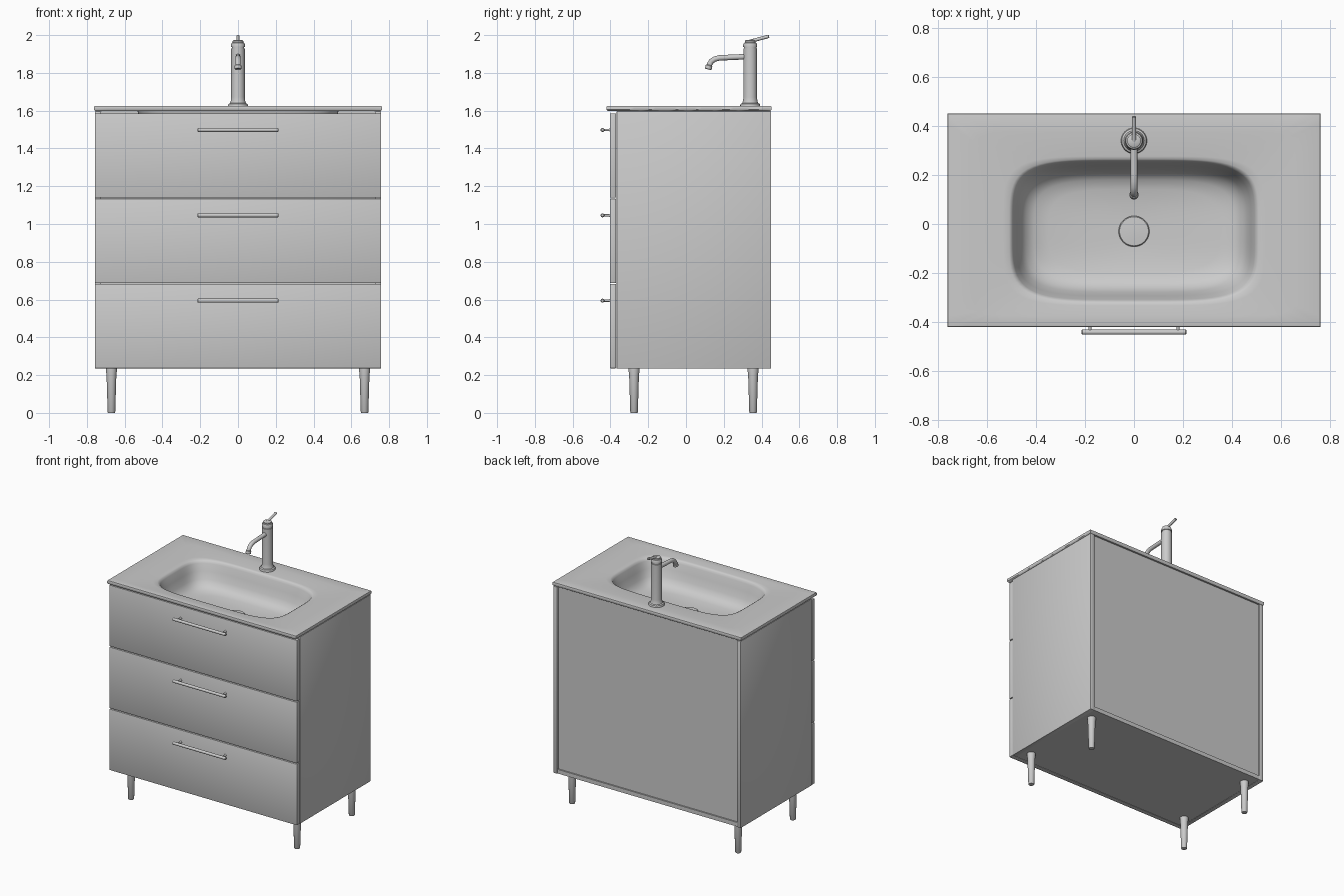
import bpy, bmesh, math
from mathutils import Vector

if "Cube" in bpy.data.objects:
    bpy.data.objects.remove(bpy.data.objects["Cube"])


def finish(bm, name, angle=35):
    bmesh.ops.recalc_face_normals(bm, faces=bm.faces)
    me = bpy.data.meshes.new(name)
    bm.to_mesh(me)
    bm.free()
    for p in me.polygons:
        p.use_smooth = True
    me.set_sharp_from_angle(angle=math.radians(angle))
    ob = bpy.data.objects.new(name, me)
    bpy.context.collection.objects.link(ob)
    return ob


def box(name, x0, x1, y0, y1, z0, z1, bevel=0.0):
    bm = bmesh.new()
    bmesh.ops.create_cube(bm, size=1)
    for v in bm.verts:
        v.co = Vector(((x0 + x1) / 2 + v.co.x * (x1 - x0),
                       (y0 + y1) / 2 + v.co.y * (y1 - y0),
                       (z0 + z1) / 2 + v.co.z * (z1 - z0)))
    if bevel:
        bmesh.ops.bevel(bm, geom=bm.edges[:], offset=bevel, segments=2,
                        affect='EDGES', profile=0.5)
    return finish(bm, name)


def loft(name, rings, angle=35):
    """Skin a list of equal-length point rings and cap both ends."""
    bm = bmesh.new()
    vs = [[bm.verts.new(p) for p in r] for r in rings]
    n = len(vs[0])
    for a, b in zip(vs, vs[1:]):
        for i in range(n):
            j = (i + 1) % n
            bm.faces.new((a[i], a[j], b[j], b[i]))
    bm.faces.new(vs[0])
    bm.faces.new(vs[-1])
    return finish(bm, name, angle)


def turned(name, start, axis, profile, seg=32):
    """Round part: profile is (radius, distance along axis)."""
    q = Vector(axis).to_track_quat('Z', 'Y')
    rings = [[Vector(start) + q @ Vector((r * math.cos(2 * math.pi * i / seg),
                                          r * math.sin(2 * math.pi * i / seg), d))
              for i in range(seg)] for r, d in profile]
    return loft(name, rings)


def rod(name, a, b, r, seg=20):
    a, b = Vector(a), Vector(b)
    L, c = (b - a).length, r * 0.35
    return turned(name, a, b - a, [(r - c, 0), (r, c), (r, L - c), (r - c, L)], seg)


# Cabinet carcass: sides, floor, recessed back, front rail
for s, side in ((-1, "left"), (1, "right")):
    box(side + "_side_panel", *sorted((s * 0.725, s * 0.757)), -0.367, 0.45, 0.235, 1.597, 0.002)
box("bottom_panel", -0.725, 0.725, -0.367, 0.447, 0.237, 0.267)
box("back_panel", -0.725, 0.725, 0.42, 0.437, 0.267, 1.597)
box("front_rail", -0.725, 0.725, -0.365, -0.345, 1.52, 1.58)

# Drawer fronts with bar handles
for k, level in enumerate(("bottom", "middle", "top")):
    z = 0.236 + 0.452 * k
    box(level + "_drawer_front", -0.757, 0.757, -0.402, -0.37, z, z + 0.446, 0.003)
    hz = z + 0.358
    rod(level + "_handle_bar", (-0.215, -0.442, hz), (0.215, -0.442, hz), 0.0105)
    for s in (-1, 1):
        turned(level + "_handle_post", (s * 0.18, -0.401, hz), (0, -1, 0),
               [(0.009, 0), (0.006, 0.006), (0.006, 0.04)], 16)

# Tapered legs
for x in (-0.67, 0.67):
    for y in (-0.275, 0.355):
        turned("leg", (x, y, 0), (0, 0, 1),
               [(0.018, 0), (0.02, 0.003), (0.026, 0.2), (0.029, 0.222), (0.029, 0.237)])


# Countertop and basin as one lofted skin (squareness n, None = rectangle)
def ring(hx, hy, cy, z, n=None, count=128):
    pts = []
    for i in range(count):
        t = 2 * math.pi * i / count
        c, s = math.cos(t), math.sin(t)
        m = max(abs(c), abs(s))
        k = m if n is None else (abs(c) ** n + abs(s) ** n) ** (1 / n)
        pts.append((hx * c / k, cy + hy * s / k, z))
    return pts


CX, CY, OC = 0.016, 0.436, -0.028
loft("countertop_basin", [
    ring(0.06, 0.06, -0.03, 1.400, 2),
    ring(0.33, 0.17, OC, 1.410, 3.5),
    ring(0.43, 0.235, OC, 1.435, 4),
    ring(0.485, 0.28, OC, 1.50, 4.5),
    ring(0.53, 0.318, OC, 1.588, 4.5),
    ring(0.532, 0.32, OC, 1.599, 4.5),
    ring(0.756, 0.431, CX, 1.599),
    ring(0.762, CY, CX, 1.605),
    ring(0.762, CY, CX, 1.620),
    ring(0.760, CY - 0.002, CX, 1.6245),
    ring(0.755, CY - 0.007, CX, 1.626),
    ring(0.66, 0.375, 0.0, 1.6245, 14),
    ring(0.535, 0.305, OC, 1.621, 5),
    ring(0.510, 0.293, OC, 1.619, 4.6),
    ring(0.500, 0.287, OC, 1.613, 4.5),
    ring(0.493, 0.281, OC, 1.60, 4.5),
    ring(0.478, 0.266, OC, 1.55, 4.5),
    ring(0.462, 0.250, OC, 1.50, 4.3),
    ring(0.442, 0.233, OC, 1.468, 4.2),
    ring(0.410, 0.208, OC, 1.447, 4),
    ring(0.350, 0.170, OC, 1.436, 3.6),
    ring(0.200, 0.110, -0.03, 1.429, 2.6),
    ring(0.060, 0.060, -0.03, 1.425, 2),
], 45)

# Drain cover
turned("drain_cover", (0, -0.03, 1.42), (0, 0, 1),
       [(0.063, 0), (0.063, 0.012), (0.059, 0.016), (0.03, 0.018), (0.005, 0.0185)], 40)

# Faucet body with flange, neck groove and cap
FY = 0.34
turned("faucet_body", (0, FY, 1.622), (0, 0, 1),
       [(0.053, 0), (0.053, 0.008), (0.050, 0.014), (0.042, 0.018), (0.038, 0.03),
        (0.036, 0.05), (0.036, 0.306), (0.033, 0.308), (0.033, 0.314), (0.037, 0.316),
        (0.037, 0.328), (0.033, 0.337), (0.028, 0.339), (0.028, 0.348), (0.022, 0.352)], 40)

# Lever
rod("faucet_lever", (0, FY - 0.005, 1.966), (0, FY + 0.1, 1.994), 0.009)

# Spout swept along a bent path
path = [(0.345, 1.887), (0.21, 1.881), (0.175, 1.879), (0.152, 1.873), (0.134, 1.861),
        (0.125, 1.845), (0.122, 1.832)]
rings = []
for i, (y, z) in enumerate(path):
    a, b = path[max(i - 1, 0)], path[min(i + 1, len(path) - 1)]
    d = Vector((0, b[0] - a[0], b[1] - a[1])).normalized()
    up = Vector((1, 0, 0)).cross(d)
    rings.append([Vector((0, y, z)) + 0.0145 * (Vector((1, 0, 0)) * math.cos(t) + up * math.sin(t))
                  for t in (2 * math.pi * k / 24 for k in range(24))])
loft("faucet_spout", rings)
turned("spout_outlet", (0, 0.123, 1.842), (0, -0.25, -1),
       [(0.014, 0), (0.018, 0.004), (0.018, 0.022), (0.015, 0.024), (0.013, 0.018)], 24)
